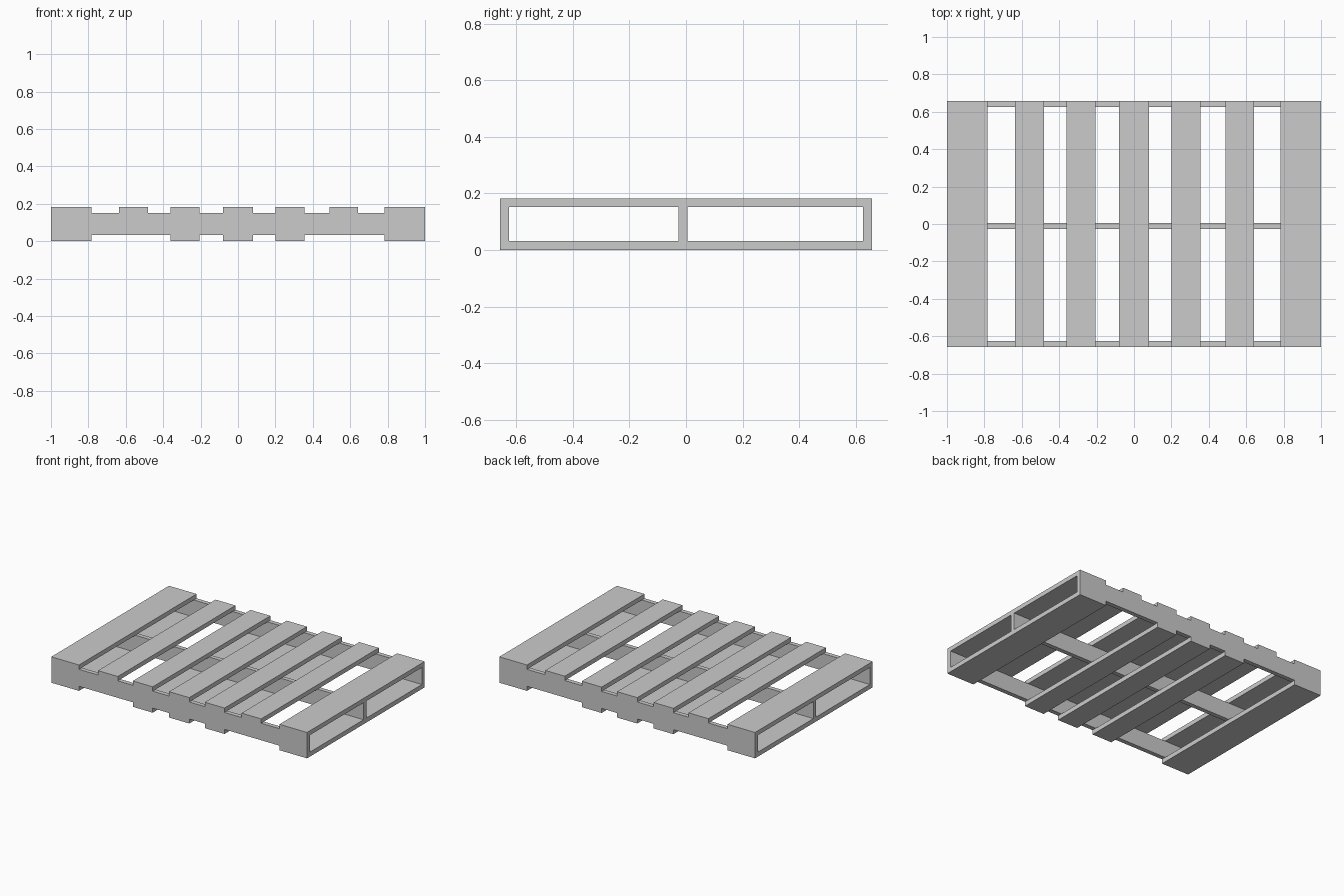
import bpy

if "Cube" in bpy.data.objects:
    bpy.data.objects.remove(bpy.data.objects["Cube"])

HALF_DEPTH = 0.657
Z_LOW, Z_HIGH, Z_TOP = 0.032, 0.152, 0.183


def box(name, x, y, z):
    """Axis-aligned box from (min, max) ranges."""
    bpy.ops.mesh.primitive_cube_add(
        size=1, location=[(r[0] + r[1]) / 2 for r in (x, y, z)])
    ob = bpy.context.object
    ob.name = name
    ob.scale = [r[1] - r[0] for r in (x, y, z)]
    bpy.ops.object.transform_apply(location=False, rotation=False, scale=True)
    return ob


# Slat layout along x: wide end slats, narrow inner slats
left_end, right_end = (-1.0, -0.784), (0.784, 1.0)
inner = [(-0.362, -0.207), (-0.079, 0.079), (0.2, 0.355)]
top_slats = [left_end, (-0.635, -0.48), *inner, (0.488, 0.641), right_end]
bottom_slats = [left_end, *inner, right_end]

depth = (-HALF_DEPTH, HALF_DEPTH)
for i, x in enumerate(top_slats, 1):
    box(f"top_slat_{i}", x, depth, (Z_HIGH, Z_TOP))
for i, x in enumerate(bottom_slats, 1):
    box(f"bottom_slat_{i}", x, depth, (0, Z_LOW))

# Long rails between the two layers; the centre rail sits slightly forward
rails = {
    "front_rail": (-HALF_DEPTH, -HALF_DEPTH + 0.031),
    "centre_rail": (-0.026, 0.005),
    "back_rail": (HALF_DEPTH - 0.031, HALF_DEPTH),
}
for name, y in rails.items():
    box(name, (-1, 1), y, (Z_LOW, Z_HIGH))
